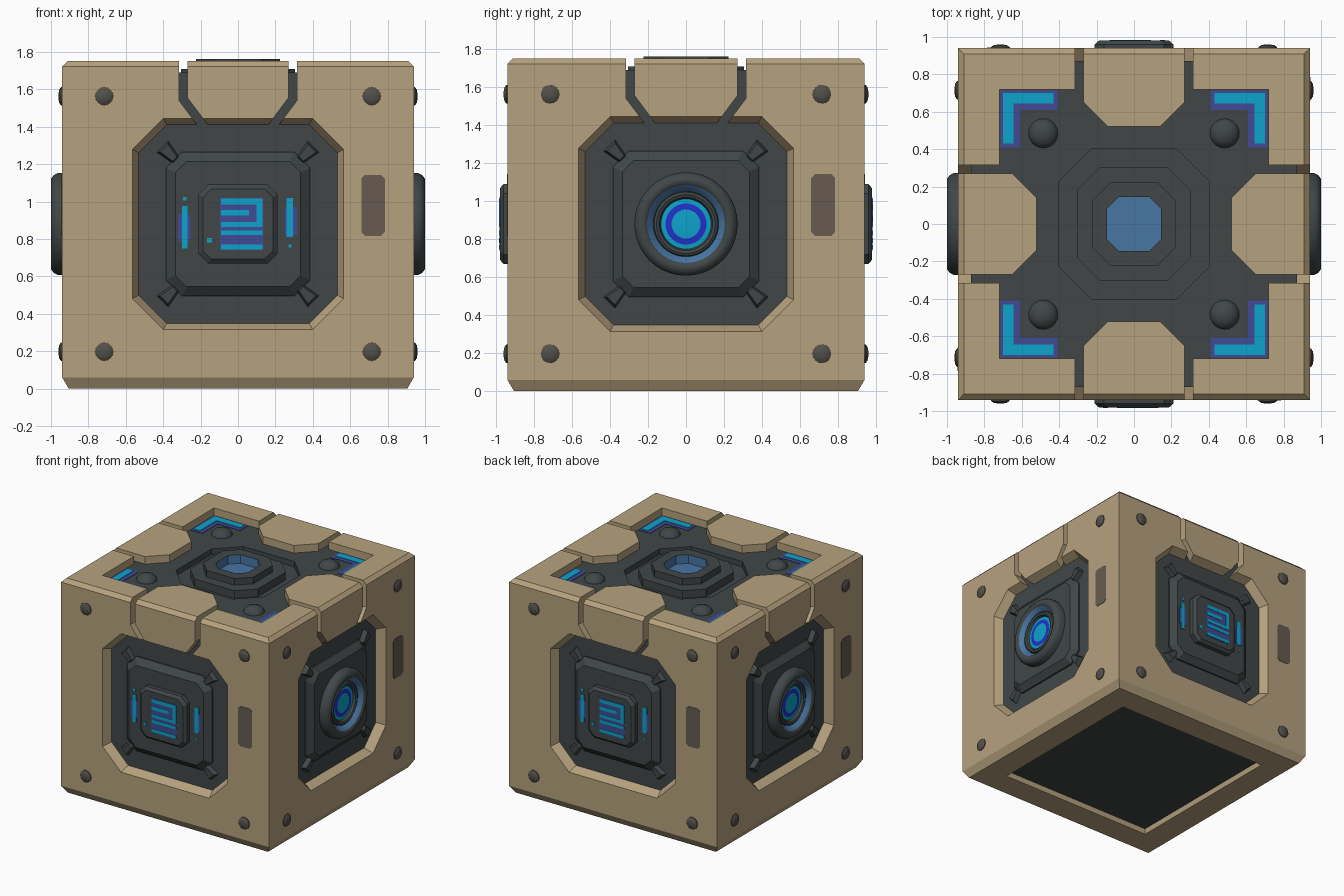
import bpy, bmesh, math
from mathutils import Matrix, Vector

if "Cube" in bpy.data.objects:
    bpy.data.objects.remove(bpy.data.objects["Cube"])


def material(name, r, g, b):
    m = bpy.data.materials.new(name)
    m.diffuse_color = (r, g, b, 1)
    m.use_nodes = True
    m.node_tree.nodes["Principled BSDF"].inputs["Base Color"].default_value = m.diffuse_color
    return m


SAND = material("sand shell", 0.47, 0.36, 0.21)
DARK = material("dark metal", 0.052, 0.062, 0.062)
RIVET = material("rivet brown", 0.085, 0.08, 0.066)
VENT = material("vent brown", 0.135, 0.105, 0.08)
BLUE = material("steel blue", 0.065, 0.18, 0.37)
CYAN = material("glow cyan", 0.004, 0.37, 0.60)
DEEP = material("deep blue", 0.016, 0.03, 0.58)
HALO = material("halo violet", 0.05, 0.07, 0.30)

ZC = 0.88  # height of the side panel centres


def finish(name, bm, mats, smooth=False):
    bmesh.ops.recalc_face_normals(bm, faces=bm.faces[:])
    me = bpy.data.meshes.new(name)
    bm.to_mesh(me)
    bm.free()
    for m in mats:
        me.materials.append(m)
    ob = bpy.data.objects.new(name, me)
    bpy.context.collection.objects.link(ob)
    if smooth:
        bpy.ops.object.select_all(action='DESELECT')
        ob.select_set(True)
        bpy.context.view_layer.objects.active = ob
        bpy.ops.object.shade_smooth_by_angle(angle=math.radians(35))
    return ob


def add_loft(bm, rings, M, bands=None):
    """Skin a stack of (outline, height) rings and cap both ends."""
    vs = [[bm.verts.new(M @ Vector((x, y, w))) for x, y in pts] for pts, w in rings]
    n = len(vs[0])
    bm.faces.new(vs[0][::-1])
    for b, (lo, hi) in enumerate(zip(vs, vs[1:])):
        for i in range(n):
            j = (i + 1) % n
            f = bm.faces.new((lo[i], lo[j], hi[j], hi[i]))
            f.material_index = bands[b] if bands else 0
    cap = bm.faces.new(vs[-1])
    cap.material_index = bands[-1] if bands else 0


def loft(name, rings, mats, M=Matrix(), bands=None, smooth=False):
    bm = bmesh.new()
    add_loft(bm, rings, M, bands)
    return finish(name, bm, mats, smooth)


def rect(x0, x1, y0, y1):
    return [(x0, y0), (x1, y0), (x1, y1), (x0, y1)]


def sq(h):
    return rect(-h, h, -h, h)


def octagon(h, c, cx=0, cy=0, hy=None):
    v = hy or h
    return [(cx + a, cy + b) for a, b in (
        (h, c - v), (h, v - c), (h - c, v), (c - h, v),
        (-h, v - c), (-h, c - v), (c - h, -v), (h - c, -v))]


def circle(r, n):
    return [(r * math.cos(2 * math.pi * i / n), r * math.sin(2 * math.pi * i / n)) for i in range(n)]


def plates(name, rects, w0, w1, mat, M):
    """Several thin rectangular plates as one object."""
    bm = bmesh.new()
    for r in rects:
        add_loft(bm, [(rect(*r), w0), (rect(*r), w1)], M)
    return finish(name, bm, [mat])


def cut(target, cutter):
    bpy.ops.object.select_all(action='DESELECT')
    bpy.context.view_layer.objects.active = target
    target.select_set(True)
    mod = target.modifiers.new("cut", 'BOOLEAN')
    mod.operation = 'DIFFERENCE'
    mod.solver = 'EXACT'
    mod.object = cutter
    bpy.ops.object.modifier_apply(modifier=mod.name)
    bpy.data.objects.remove(cutter)


# local side frame: x right, y up, z outward; the first one is the front
FRONT = Matrix(((1, 0, 0, 0), (0, 0, -1, 0), (0, 1, 0, 0), (0, 0, 0, 1)))
SIDES = [Matrix.Rotation(k * math.pi / 2, 4, 'Z') @ FRONT for k in range(4)]

# sand shell, hollowed out
shell = loft("outer_shell", [(sq(0.905), 0), (sq(0.94), 0.06), (sq(0.94), 1.722), (sq(0.91), 1.752)], [SAND])
cut(shell, loft("cavity_cutter", [(sq(0.86), 0.05), (sq(0.86), 1.675)], [SAND]))
cut(shell, loft("base_cutter", [(sq(0.71), -0.05), (sq(0.68), 0.08)], [SAND]))

# top opening: four corner brackets and four tabs stay standing
edge = [(-0.72, 0.72), (-0.315, 0.72), (-0.315, 1.1), (-0.27, 1.1), (-0.27, 0.65), (-0.14, 0.52),
        (0.14, 0.52), (0.27, 0.65), (0.27, 1.1), (0.315, 1.1), (0.315, 0.72)]
outline = []
for k in range(4):
    c, s = (1, 0, -1, 0)[k], (0, 1, 0, -1)[k]
    outline += [(c * x + s * y, -s * x + c * y) for x, y in edge]
cut(shell, loft("top_cutter", [(outline, 1.66), (outline, 1.9)], [SAND]))

# side openings and the slots that lead down to them
slot = [(0.27, 1.85), (0.27, 1.555), (0.14, 1.38), (0.195, 1.38), (0.315, 1.54), (0.315, 1.85)]
for M in SIDES:
    cut(shell, loft("panel_cutter", [(octagon(0.52, 0.145, 0, ZC), 0.85),
                                     (octagon(0.595, 0.18, 0, ZC), 1.0)], [SAND], M))
    for s in (-1, 1):
        pts = [(s * x, y) for x, y in slot]
        cut(shell, loft("slot_cutter", [(pts, 0.85), (pts, 1.1)], [SAND], M))

# dark core with an octagonal pit in its top
core = loft("inner_core", [(sq(0.872), 0.04), (sq(0.872), 1.69)], [DARK])
cut(core, loft("pit_cutter", [(octagon(0.40, 0.17), 1.645), (octagon(0.40, 0.17), 1.9)], [DARK]))

# stepped top socket with a blue well
loft("top_socket", [(octagon(0.305, 0.125), 1.63), (octagon(0.305, 0.125), 1.708),
                    (octagon(0.225, 0.10), 1.708), (octagon(0.225, 0.10), 1.762),
                    (octagon(0.145, 0.065), 1.762), (octagon(0.145, 0.065), 1.69)],
     [DARK, BLUE], bands=[0, 0, 0, 0, 1, 1])

# top corners: dome and glowing angle strip
for k in range(4):
    R = Matrix.Rotation(k * math.pi / 2, 4, 'Z')
    dome = [(circle(0.08 * math.cos(a), 20), 1.685 + 0.055 * math.sin(a)) for a in (0, 0.4, 0.8, 1.2, 1.5)]
    loft("top_dome", dome, [DARK], R @ Matrix.Translation((0.485, 0.485, 0)), smooth=True)
    plates("corner_halo", [(0.41, 0.715, 0.61, 0.715), (0.61, 0.715, 0.41, 0.61)], 1.688, 1.693, HALO, R)
    plates("corner_glow", [(0.43, 0.70, 0.645, 0.70), (0.645, 0.70, 0.43, 0.645)], 1.69, 1.697, CYAN, R)

for k, M in enumerate(SIDES):
    # raised plinth in the panel
    loft("panel_plinth", [(octagon(0.385, 0.085, 0, ZC), 0.86), (octagon(0.385, 0.085, 0, ZC), 0.885),
                          (octagon(0.335, 0.06, 0, ZC), 0.925)], [DARK], M)
    # diagonal lugs, rivets and painted vent
    for sx in (-1, 1):
        for sy in (-1, 1):
            T = M @ Matrix.Translation((sx * 0.37, ZC + sy * 0.38, 0)) @ \
                Matrix.Rotation(math.atan2(sy, sx), 4, 'Z')
            base = [(-0.065, -0.025), (0.05, -0.045), (0.05, 0.045), (-0.065, 0.025)]
            top = [(x * 0.7, y * 0.65) for x, y in base]
            loft("panel_lug", [(base, 0.865), (top, 0.91)], [DARK], T)
            T = M @ Matrix.Translation((sx * 0.715, ZC + sy * 0.683, 0))
            loft("rivet", [(circle(0.049, 16), 0.93), (circle(0.049, 16), 0.946),
                           (circle(0.035, 16), 0.956), (circle(0.012, 16), 0.96)], [RIVET], T, smooth=True)
    vent = octagon(0.063, 0.02, 0.722, 0.98, 0.163)
    loft("vent_plate", [(vent, 0.938), (vent, 0.943)], [VENT], M)

    if k % 2 == 0:
        # front and back: raised screen with abstract light bars
        loft("screen_block", [(octagon(0.21, 0.05, 0, ZC), 0.92), (octagon(0.21, 0.05, 0, ZC), 0.96),
                              (octagon(0.188, 0.045, 0, ZC), 0.98)], [DARK], M)
        plates("screen_halo", [(-0.095, 0.135, 0.74, 1.02)], 0.978, 0.982, HALO, M)
        plates("screen_light_bars", [(-0.09, 0.13, 0.985, 1.015), (0.10, 0.13, 0.89, 0.985),
                                     (-0.09, 0.06, 0.925, 0.955), (-0.09, 0.13, 0.865, 0.89),
                                     (-0.09, 0.13, 0.82, 0.845), (-0.09, 0.13, 0.745, 0.77),
                                     (-0.165, -0.14, 0.78, 0.805)], 0.979, 0.985, CYAN, M)
        plates("side_halo", [(-0.32, -0.255, 0.79, 0.93), (0.25, 0.315, 0.82, 0.97)], 0.923, 0.928, HALO, M)
        plates("side_light_bars", [(-0.30, -0.27, 0.75, 0.975), (-0.295, -0.275, 1.005, 1.025),
                                   (0.26, 0.295, 0.81, 1.02), (0.27, 0.285, 0.755, 0.77)],
               0.924, 0.931, CYAN, M)
    else:
        # left and right: lens turned from one profile
        prof = [(0.272, 0.90), (0.272, 0.965), (0.262, 0.985), (0.24, 1.0), (0.222, 1.0), (0.205, 0.99),
                (0.172, 0.945), (0.168, 0.965), (0.155, 0.972), (0.14, 0.965), (0.132, 0.945),
                (0.108, 0.947), (0.076, 0.95), (0.03, 0.951)]
        loft("side_lens", [(circle(r, 40), w) for r, w in prof], [DARK, BLUE, CYAN, DEEP],
             M @ Matrix.Translation((0, ZC, 0)),
             bands=[0, 0, 0, 0, 0, 1, 0, 0, 0, 0, 2, 3, 2, 2], smooth=True)
